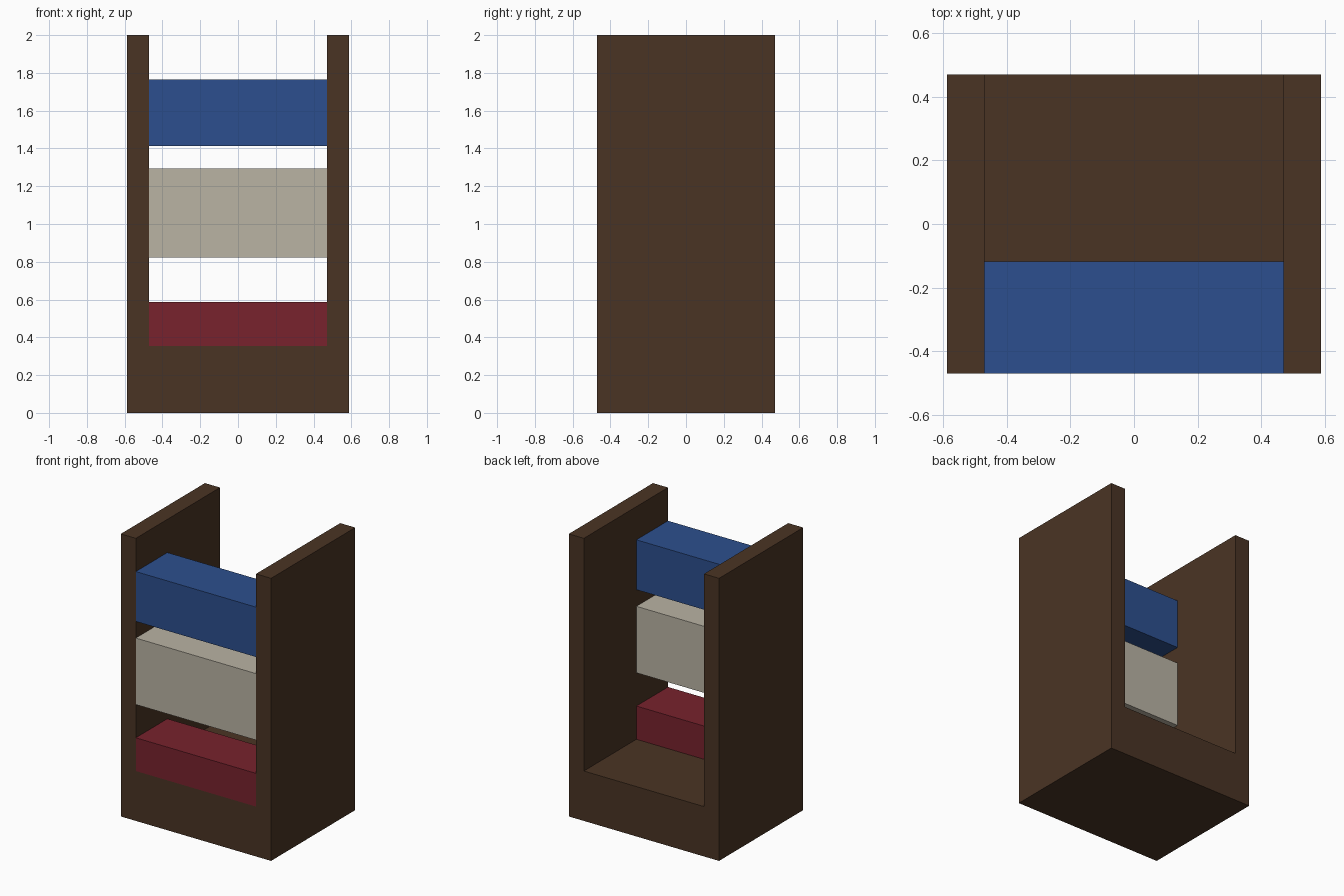
import bpy, bmesh

if "Cube" in bpy.data.objects:
    bpy.data.objects.remove(bpy.data.objects["Cube"])

U = 2 / 17            # grid unit: the model is 10 x 8 x 17 units
FRONT, BACK = -4 * U, 4 * U


def srgb(r, g, b):
    def lin(c):
        c /= 255
        return c / 12.92 if c <= 0.04045 else ((c + 0.055) / 1.055) ** 2.4
    return (lin(r), lin(g), lin(b), 1)


def material(name, rgb):
    m = bpy.data.materials.new(name)
    m.diffuse_color = srgb(*rgb)
    m.use_nodes = True
    m.node_tree.nodes["Principled BSDF"].inputs["Base Color"].default_value = m.diffuse_color
    return m


def extrude_profile(name, profile, y0, y1, mat):
    """Extrude an x/z outline (in units) from y0 to y1."""
    bm = bmesh.new()
    face = bm.faces.new([bm.verts.new((x * U, y0, z * U)) for x, z in profile])
    res = bmesh.ops.extrude_face_region(bm, geom=[face])
    verts = [g for g in res["geom"] if isinstance(g, bmesh.types.BMVert)]
    bmesh.ops.translate(bm, verts=verts, vec=(0, y1 - y0, 0))
    bmesh.ops.recalc_face_normals(bm, faces=bm.faces)
    mesh = bpy.data.meshes.new(name)
    bm.to_mesh(mesh)
    bm.free()
    mesh.materials.append(mat)
    ob = bpy.data.objects.new(name, mesh)
    bpy.context.collection.objects.link(ob)
    return ob


# U-shaped frame: thick base with two upright side walls
extrude_profile("frame", [(-5, 0), (5, 0), (5, 17), (4, 17), (4, 3),
                          (-4, 3), (-4, 17), (-5, 17)],
                FRONT, BACK, material("dark brown wood", (74, 52, 36)))

# Coloured bars spanning the walls, flush with the front
for name, z0, z1, mat in [
    ("lower_bar", 3, 5, material("dark red", (120, 34, 45))),
    ("middle_bar", 7, 11, material("warm cream", (186, 179, 164))),
    ("upper_bar", 12, 15, material("blue", (44, 79, 142))),
]:
    extrude_profile(name, [(-4, z0), (4, z0), (4, z1), (-4, z1)],
                    FRONT, FRONT + 3 * U, mat)
